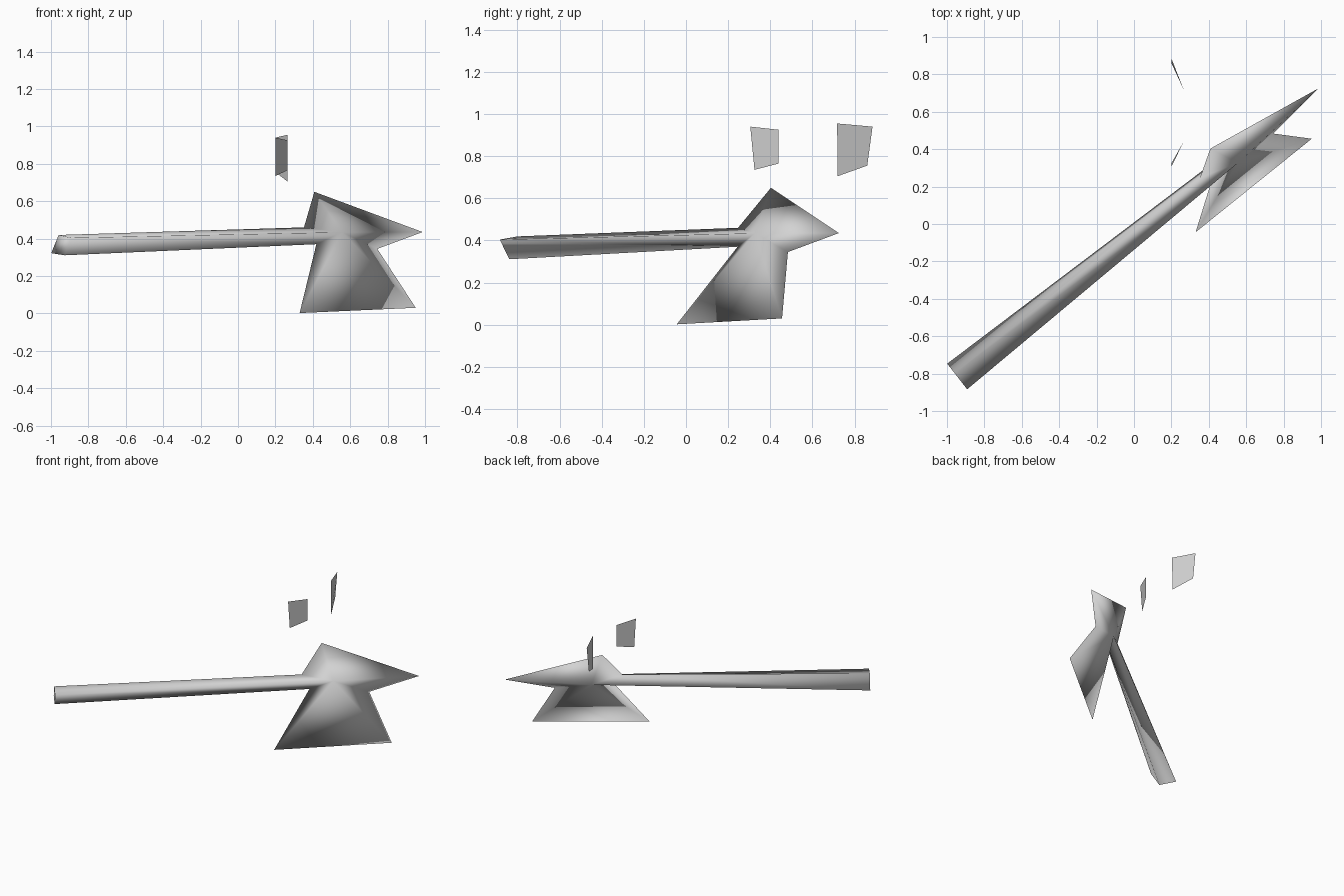
import bpy
from mathutils import Vector

if "Cube" in bpy.data.objects:
    bpy.data.objects.remove(bpy.data.objects["Cube"])

grey = bpy.data.materials.new("plain grey")
grey.diffuse_color = (0.65, 0.65, 0.65, 1)
grey.use_nodes = True
grey.node_tree.nodes["Principled BSDF"].inputs["Base Color"].default_value = grey.diffuse_color

# Tilted plane of the axe: along the shaft, up the plane, and out of it
ALONG = Vector((0.789, 0.614, 0))
SIDE = Vector((0.614, -0.789, 0))
UP = Vector((-0.47 * SIDE.x, -0.47 * SIDE.y, 1)).normalized()
OUT = ALONG.cross(UP).normalized()


def spot(a, z, out=0.0, up=0.0):
    """Point at distance a along the shaft and height z in the tilted plane."""
    p = ALONG * a + SIDE * (0.238 - 0.47 * z) + Vector((0, 0, z))
    return p + OUT * out + UP * up


def build(name, verts, faces, smooth):
    me = bpy.data.meshes.new(name)
    me.from_pydata([tuple(v) for v in verts], [], faces)
    me.materials.append(grey)
    me.update()
    for p in me.polygons:
        p.use_smooth = smooth
    ob = bpy.data.objects.new(name, me)
    bpy.context.scene.collection.objects.link(ob)
    return ob


# Axe head: sharp outline of peak, spike and blade around a thick centre
outline = [(0.43, 0.46), (0.57, 0.65), (1.225, 0.435), (0.885, 0.345),
           (1.03, 0.03), (0.233, 0.002), (0.481, 0.37)]
n = len(outline)
front, back = n, n + 1
verts = [spot(a, z) for a, z in outline]
verts += [spot(0.64, 0.415, out=0.045), spot(0.64, 0.415, out=-0.045)]
faces = []
for i in range(n - 1):
    faces += [(i + 1, i, front), (i, i + 1, back)]

# Handle: diamond grip end running straight into the head
grip = len(verts)
verts += [spot(-1.247, 0.365, out=0.092), spot(-1.247, 0.365, up=0.06),
          spot(-1.247, 0.365, out=-0.1), spot(-1.247, 0.365, up=-0.06)]
root = [front, 0, back, n - 1]
for i in range(4):
    j = (i + 1) % 4
    faces.append((grip + j, grip + i, root[i], root[j]))
faces.append(tuple(grip + i for i in range(4)))
build("axe", verts, faces, True)

# Two loose floating plates
build("large_plate", [(0.2, 0.885, 0.94), (0.2, 0.86, 0.755),
                      (0.265, 0.72, 0.705), (0.265, 0.717, 0.955)],
      [(0, 1, 2, 3)], False)
build("small_plate", [(0.2, 0.305, 0.94), (0.2, 0.325, 0.735),
                      (0.265, 0.44, 0.765), (0.265, 0.44, 0.925)],
      [(0, 1, 2, 3)], False)
